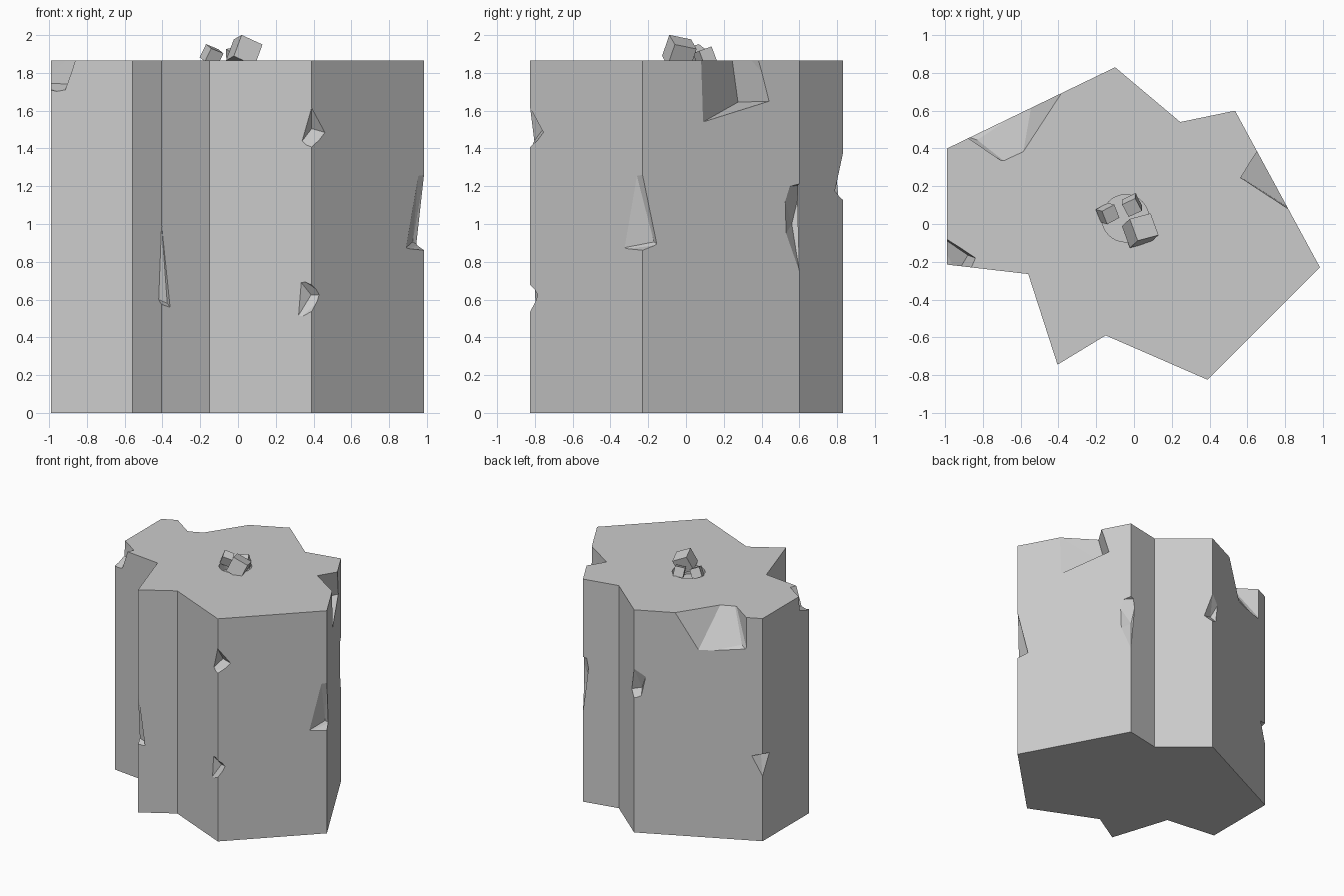
import bpy, bmesh, math
from mathutils import Vector, Matrix, Euler

if "Cube" in bpy.data.objects:
    bpy.data.objects.remove(bpy.data.objects["Cube"])

H = 1.865
OUTLINE = [(.39, -.825), (.985, -.23), (.535, .6), (.245, .54), (-.1, .83),
           (-.99, .4), (-.99, -.215), (-.56, -.265), (-.405, -.745), (-.15, -.59)]


def make_object(name, bm):
    bmesh.ops.recalc_face_normals(bm, faces=bm.faces)
    mesh = bpy.data.meshes.new(name)
    bm.to_mesh(mesh)
    bm.free()
    obj = bpy.data.objects.new(name, mesh)
    bpy.context.collection.objects.link(obj)
    return obj


def cut(target, cutter):
    cutter.hide_render = True
    mod = target.modifiers.new("cut", 'BOOLEAN')
    mod.operation = 'DIFFERENCE'
    mod.solver = 'EXACT'
    mod.object = cutter
    bpy.context.view_layer.objects.active = target
    bpy.ops.object.modifier_apply(modifier=mod.name)
    bpy.data.objects.remove(cutter)


def chip(target, apex, rim):
    """Cut a faceted chip: a pyramid from an inner apex through rim points on the surface."""
    a = Vector(apex)
    bm = bmesh.new()
    bm.verts.new(a)
    for p in rim:
        bm.verts.new(a + 1.6 * (Vector(p) - a))
    res = bmesh.ops.convex_hull(bm, input=bm.verts)
    loose = [v for v in bm.verts if not v.link_faces]
    bmesh.ops.delete(bm, geom=loose, context='VERTS')
    cut(target, make_object("chip_cutter", bm))


# Star-shaped pillar body
bm = bmesh.new()
base = bm.faces.new([bm.verts.new((x, y, 0)) for x, y in OUTLINE])
ext = bmesh.ops.extrude_face_region(bm, geom=[base], use_keep_orig=True)
bmesh.ops.translate(bm, vec=(0, 0, H),
                    verts=[g for g in ext['geom'] if isinstance(g, bmesh.types.BMVert)])
pillar = make_object("stone_pillar", bm)

# Chips on the front ridges
chip(pillar, (.39, -.755, 1.505), [(.39, -.825, 1.615), (.34, -.803, 1.44),
                                   (.39, -.825, 1.42), (.46, -.755, 1.485)])
chip(pillar, (.387, -.77, .625), [(.335, -.801, .69), (.39, -.825, .665), (.43, -.785, .625),
                                  (.39, -.825, .553), (.32, -.795, .515)])
chip(pillar, (-.375, -.69, .58), [(-.405, -.745, 1.0), (-.42, -.699, .6),
                                  (-.405, -.745, .575), (-.36, -.717, .56)])
# Chips on the right ridges
chip(pillar, (.925, -.17, .905), [(.985, -.23, 1.26), (.955, -.26, 1.255), (.89, -.325, .875),
                                  (.985, -.23, .865), (.944, -.155, .895)])
chip(pillar, (.5, .56, 1.0), [(.535, .6, 1.14), (.576, .525, 1.12), (.573, .53, .95),
                              (.535, .6, .75), (.49, .591, 1.13)])
# Chips on the back and left ridges
chip(pillar, (-.13, .765, 1.2), [(-.1, .83, 1.37), (-.18, .791, 1.31), (-.15, .806, 1.15),
                                 (-.1, .83, 1.14), (-.05, .788, 1.175)])
chip(pillar, (-.945, .36, .725), [(-.99, .4, .73), (-.915, .436, .71),
                                  (-.99, .4, .545), (-.99, .31, .71)])
# Large chips open to the top rim
chip(pillar, (.52, .275, 1.645), [(.565, .245, H), (.655, .379, H), (.817, .08, H),
                                  (.812, .09, 1.54), (.622, .44, 1.65)])
chip(pillar, (-.83, .445, 1.62), [(-.69, .335, H), (-.49, .642, H), (-.87, .458, H),
                                  (-.65, .564, 1.57), (-.87, .458, 1.6)])
chip(pillar, (-.88, -.165, 1.74), [(-.84, -.18, H), (-.99, -.085, H), (-.99, -.215, H),
                                   (-.865, -.23, H), (-.915, -.224, 1.71),
                                   (-.99, -.215, 1.725), (-.99, -.09, 1.745)])

# Round socket in the top
bm = bmesh.new()
bmesh.ops.create_cone(bm, cap_ends=True, segments=32, radius1=.125, radius2=.125, depth=.16,
                      matrix=Matrix.Translation((-.045, .03, H)))
cut(pillar, make_object("socket_cutter", bm))

# Tilted cubes sitting in the socket
for name, loc, size, rot in [
        ("large_cube", (.033, -.035, 1.908), .125, (-12, 24, 15)),
        ("left_cube", (-.14, .055, 1.893), .078, (18, 20, 28)),
        ("back_cube", (-.01, .1, 1.885), .078, (18, -10, 25))]:
    bm = bmesh.new()
    m = Matrix.Translation(loc) @ Euler([math.radians(r) for r in rot]).to_matrix().to_4x4()
    bmesh.ops.create_cube(bm, size=size, matrix=m)
    make_object(name, bm)
